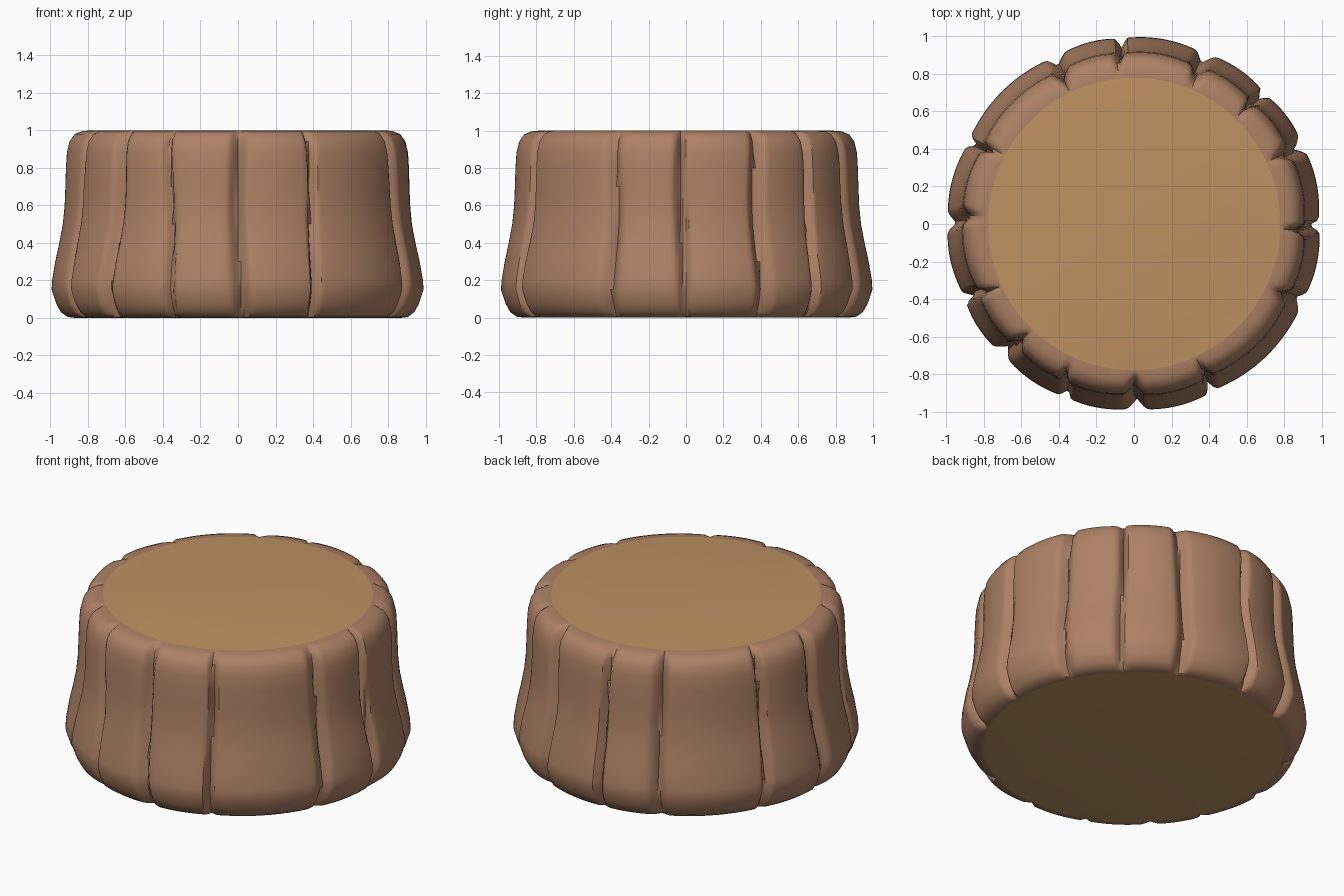
import bpy, bmesh, math

if "Cube" in bpy.data.objects:
    bpy.data.objects.remove(bpy.data.objects["Cube"])

def material(name, rgb):
    m = bpy.data.materials.new(name)
    m.diffuse_color = (*rgb, 1)
    m.use_nodes = True
    m.node_tree.nodes["Principled BSDF"].inputs["Base Color"].default_value = m.diffuse_color
    return m

bark = material("bark brown", (0.42, 0.22, 0.130))
wood = material("cut wood", (0.515, 0.287, 0.122))

# Flared bark profile: (radius, height), bottom to top
PROFILE = [(0.87, 0.0), (0.91, 0.005), (0.945, 0.03), (0.97, 0.075), (0.995, 0.15),
           (0.992, 0.2), (0.975, 0.3), (0.953, 0.4), (0.934, 0.5), (0.924, 0.6),
           (0.92, 0.7), (0.917, 0.8), (0.912, 0.88), (0.898, 0.94), (0.87, 0.98),
           (0.83, 0.996), (0.78, 1.0)]
# Angles of the bark cracks (degrees), with the lean of each toward the top
CRACKS = [(-1, -1), (25, 0), (46, -1), (67, 1), (93, 3), (116, -1), (154, -1),
          (179, -1), (204, 0), (225, 1), (248, -2), (271, -1), (296, -1), (335, 0)]
N = 360

def crack_pos(k, z):
    a, lean = CRACKS[k % len(CRACKS)]
    return a + 360 * (k // len(CRACKS)) + lean * z + 0.8 * math.sin(5 * z + 1.9 * k)

def bark_offset(deg, z):
    """Radial change: a slightly flattened plate between two V-shaped cracks."""
    n = len(CRACKS)
    pos = [crack_pos(k, z) for k in range(-1, n + 2)]
    for i in range(len(pos) - 1):
        if pos[i] <= deg < pos[i + 1]:
            a, b = deg - pos[i], pos[i + 1] - deg
            break
    depth = 0.05 + 0.012 * math.sin(2.3 * (i % n))
    right, left = (2.0, 3.6) if i % 2 else (3.2, 2.2)
    groove = max(0, 1 - a / right, 1 - b / left) ** 1.3
    t = (a - b) / (a + b)
    plate = -0.012 * t * t + 0.006 * math.sin(2.1 * (i % n)) * t
    return plate - depth * groove

bm = bmesh.new()
rings = []
for j, (r, z) in enumerate(PROFILE):
    ring = []
    fade = 0 if j in (0, len(PROFILE) - 1) else 0.6 if j in (1, len(PROFILE) - 2) else 1
    for s in range(N):
        deg = s * 360 / N
        rr = r + fade * (bark_offset(deg, z) + 0.003)
        t = math.radians(deg)
        ring.append(bm.verts.new((rr * math.cos(t), rr * math.sin(t), z)))
    rings.append(ring)
for lo, hi in zip(rings, rings[1:]):
    for s in range(N):
        e = (s + 1) % N
        bm.faces.new((lo[s], lo[e], hi[e], hi[s]))
# Cut wood ends
for ring in (rings[0][::-1], rings[-1]):
    bm.faces.new(ring).material_index = 1

mesh = bpy.data.meshes.new("tree_stump")
bm.to_mesh(mesh)
bm.free()
mesh.materials.append(bark)
mesh.materials.append(wood)
stump = bpy.data.objects.new("tree_stump", mesh)
bpy.context.collection.objects.link(stump)
bpy.context.view_layer.objects.active = stump
stump.select_set(True)
bpy.ops.object.shade_smooth_by_angle(angle=math.radians(40))
